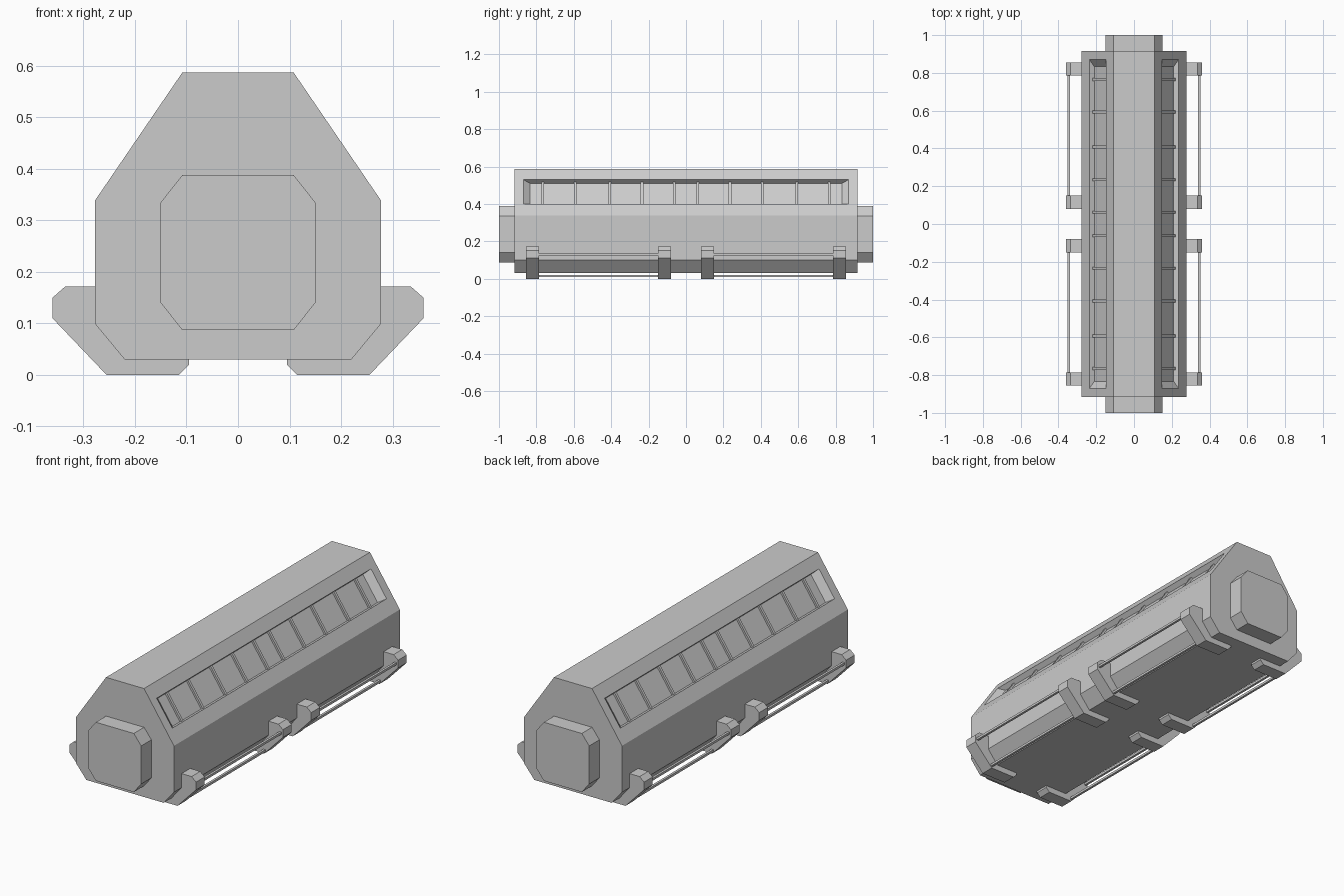
import bpy, bmesh
from mathutils import Vector

if "Cube" in bpy.data.objects:
    bpy.data.objects.remove(bpy.data.objects["Cube"])


def prism(name, profile, y0, y1):
    """Extrude an x-z profile from y0 to y1."""
    bm = bmesh.new()
    face = bm.faces.new([bm.verts.new((x, y0, z)) for x, z in profile])
    ext = bmesh.ops.extrude_face_region(bm, geom=[face])["geom"]
    for v in ext:
        if isinstance(v, bmesh.types.BMVert):
            v.co.y = y1
    return finish(name, bm)


def finish(name, bm):
    bmesh.ops.recalc_face_normals(bm, faces=bm.faces)
    mesh = bpy.data.meshes.new(name)
    bm.to_mesh(mesh)
    bm.free()
    ob = bpy.data.objects.new(name, mesh)
    bpy.context.collection.objects.link(ob)
    return ob


def square(x, z, r):
    return [(x - r, z - r), (x + r, z - r), (x + r, z + r), (x - r, z + r)]


def mirrored(half):
    return half + [(-x, z) for x, z in reversed(half)]


# Main body and the plug at each end
body = prism("body", mirrored([(.22, .03), (.278, .10), (.278, .338), (.108, .587)]), -.917, .917)
plug = mirrored([(.108, .087), (.15, .14), (.15, .335), (.108, .388)])
prism("front_plug", plug, -1, -.91)
prism("back_plug", plug, .91, 1)

# Frame of the sloped upper side: up the slope, and outward
low, high = Vector((.236, .40)), Vector((.147, .53))
up = (high - low).normalized()
out = Vector((up.y, -up.x))
DEPTH, INSET, END = .028, .005, .037


def recess_ring(side, depth):
    """Corners of the tapered recess at a depth below the sloped face."""
    k = depth / DEPTH
    a = low + up * INSET * k - out * depth
    b = high - up * INSET * k - out * depth
    y = .87 - END * k
    return [(side * p.x, s * y, p.y) for p, s in ((a, -1), (a, 1), (b, 1), (b, -1))]


rib_ys = [.063, .235, .408, .593, .765]
for side, label in ((1, "right"), (-1, "left")):
    # Tapered recess cut into the slope
    bm = bmesh.new()
    top = [bm.verts.new(c) for c in recess_ring(side, -.01)]
    base = [bm.verts.new(c) for c in recess_ring(side, DEPTH)]
    bm.faces.new(top)
    bm.faces.new(base)
    for i in range(4):
        j = (i + 1) % 4
        bm.faces.new((top[i], top[j], base[j], base[i]))
    cutter = finish(label + "_recess_cutter", bm)
    cutter.hide_render = True
    cutter.hide_viewport = True
    cutter.display_type = 'WIRE'
    mod = body.modifiers.new(label + "_recess", 'BOOLEAN')
    mod.operation, mod.object, mod.solver = 'DIFFERENCE', cutter, 'EXACT'

    # Ribs across the recess floor
    a, b = low - out * DEPTH, high - out * DEPTH
    rib = [a - out * .005, a + out * .01, b + out * .01, b - out * .005]
    rib = [(side * p.x, p.y) for p in rib]
    for y in [s * y for y in rib_ys for s in (-1, 1)]:
        prism(label + "_rib", rib, y - .007, y + .007)

    # Clamp feet wrapped around the lower corner
    foot = [(.095, .03), (.095, .02), (.115, 0), (.255, 0), (.36, .11), (.36, .15),
            (.335, .172), (.278, .172), (.278, .10), (.22, .03)]
    foot = [(side * x, z) for x, z in foot]
    for y in (-.82, -.115, .115, .82):
        prism(label + "_foot", foot, y - .035, y + .035)

    # Thin rails linking the feet
    for y0, y1 in ((-.79, -.145), (.145, .79)):
        prism(label + "_upper_rail", square(side * .346, .13, .006), y0, y1)
        prism(label + "_lower_rail", square(side * .255, .015, .006), y0, y1)
